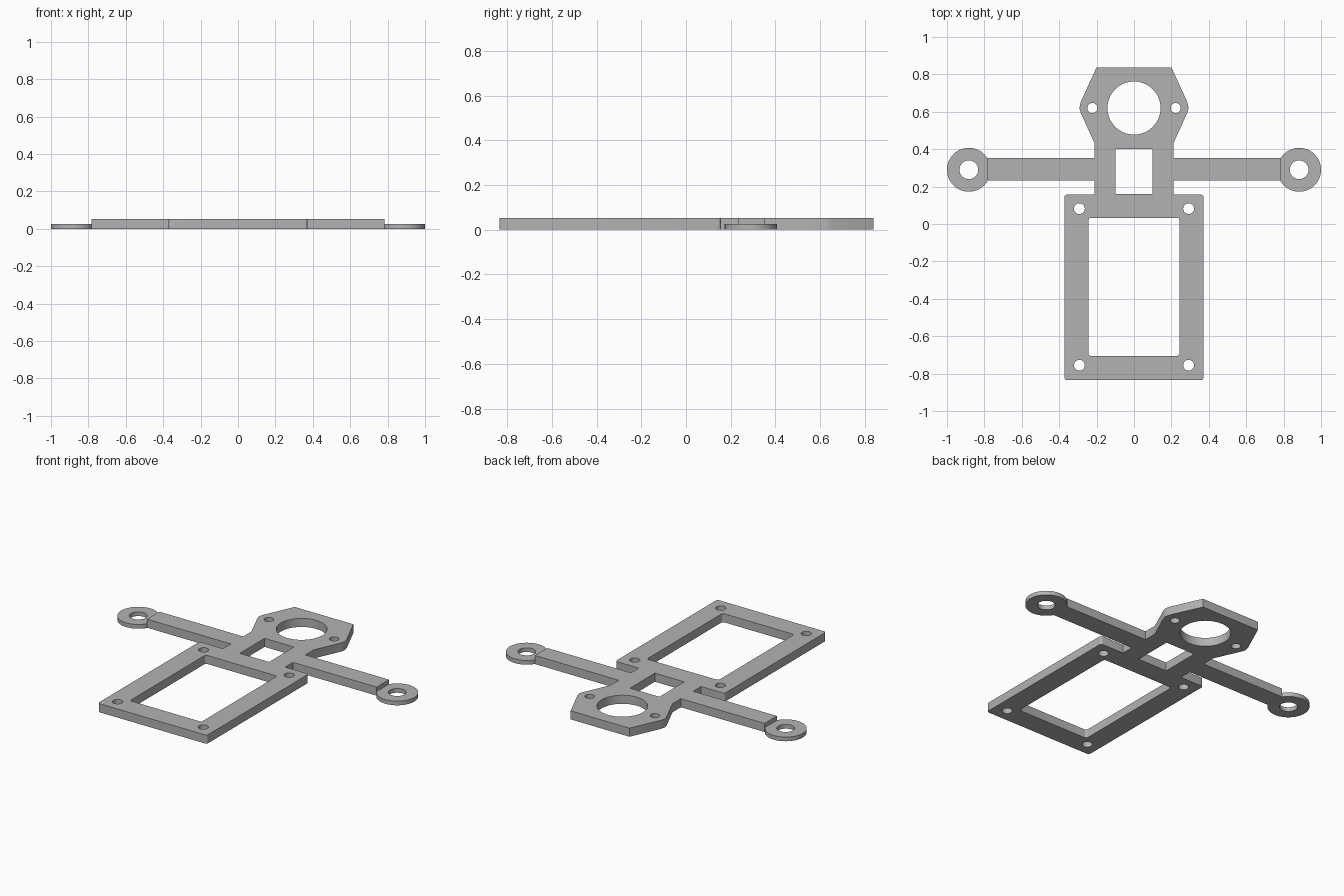
import bpy, bmesh
from math import sin, cos, pi, acos, radians

if "Cube" in bpy.data.objects:
    bpy.data.objects.remove(bpy.data.objects["Cube"])

grey = bpy.data.materials.new("plain grey")
grey.use_nodes = True
grey.diffuse_color = (0.45, 0.45, 0.45, 1)
grey.node_tree.nodes["Principled BSDF"].inputs["Base Color"].default_value = grey.diffuse_color

PLATE, TAB = 0.053, 0.026


def arc(cx, cy, r, a0=0, a1=2 * pi, n=48):
    """Points along an arc; a full circle omits its repeated end point."""
    last = n if a1 - a0 > 2 * pi - 0.001 else n + 1
    return [(cx + r * cos(a0 + (a1 - a0) * i / n),
             cy + r * sin(a0 + (a1 - a0) * i / n)) for i in range(last)]


def rounded_rect(x, y0, y1, r):
    points = []
    for k, (sx, cy) in enumerate([(1, y1 - r), (-1, y1 - r), (-1, y0 + r), (1, y0 + r)]):
        points += arc(sx * (x - r), cy, r, k * pi / 2, (k + 1) * pi / 2, 5)
    return points


def flat_plate(name, loops, height):
    """Fill an outline with holes and extrude it upward from the ground."""
    curve = bpy.data.curves.new(name, "CURVE")
    curve.dimensions = "2D"
    curve.fill_mode = "BOTH"
    curve.extrude = height / 2
    for loop in loops:
        spline = curve.splines.new("POLY")
        spline.points.add(len(loop) - 1)
        for p, (x, y) in zip(spline.points, loop):
            p.co = (x, y, 0, 1)
        spline.use_cyclic_u = True
    source = bpy.data.objects.new(name + " outline", curve)
    bpy.context.collection.objects.link(source)
    bpy.context.view_layer.update()
    evaluated = source.evaluated_get(bpy.context.evaluated_depsgraph_get())
    mesh = bpy.data.meshes.new_from_object(evaluated)
    bpy.data.objects.remove(source)

    bm = bmesh.new()
    bm.from_mesh(mesh)
    bmesh.ops.remove_doubles(bm, verts=bm.verts, dist=0.0001)
    bmesh.ops.translate(bm, verts=bm.verts, vec=(0, 0, height / 2))
    bmesh.ops.recalc_face_normals(bm, faces=bm.faces)
    bm.to_mesh(mesh)
    bm.free()
    mesh.materials.clear()
    mesh.materials.append(grey)
    obj = bpy.data.objects.new(name, mesh)
    bpy.context.collection.objects.link(obj)
    bpy.ops.object.select_all(action="DESELECT")
    obj.select_set(True)
    bpy.context.view_layer.objects.active = obj
    bpy.ops.object.shade_smooth_by_angle(angle=radians(30))
    return obj


# Right half of the main outline, from the head down to the frame
half = [(0.2, 0.838), (0.285, 0.652), (0.292, 0.62), (0.285, 0.595),
        (0.212, 0.434), (0.212, 0.353), (0.783, 0.353), (0.783, 0.233),
        (0.212, 0.233), (0.212, 0.157)]
half += arc(0.357, 0.142, 0.015, pi / 2, 0, 5)
half += arc(0.357, -0.82, 0.015, 0, -pi / 2, 5)
outline = half + [(-x, y) for x, y in reversed(half)]

# Openings in the body: lens hole, neck window, frame opening, screw holes
neck_window = [(-0.1, 0.16), (0.1, 0.16), (0.1, 0.402), (-0.1, 0.402)]
holes = [arc(0, 0.62, 0.142, n=64), neck_window, rounded_rect(0.244, -0.705, 0.033, 0.015)]
for side in (-1, 1):
    holes.append(arc(side * 0.223, 0.62, 0.027, n=24))
    for y in (0.082, -0.755):
        holes.append(arc(side * 0.292, y, 0.029, n=24))
flat_plate("mounting_plate", [outline] + holes, PLATE)

# Thin ring tabs that butt against the arm ends
cx, cy, r = 0.883, 0.29, 0.117
cut = acos((cx - 0.783) / r)
for name, side in (("left_ring_tab", 1), ("right_ring_tab", -1)):
    rim = arc(cx, cy, r, -pi + cut, pi - cut, 60)
    loops = [rim, arc(cx, cy, 0.05, n=40)]
    flat_plate(name, [[(side * x, y) for x, y in loop] for loop in loops], TAB)
